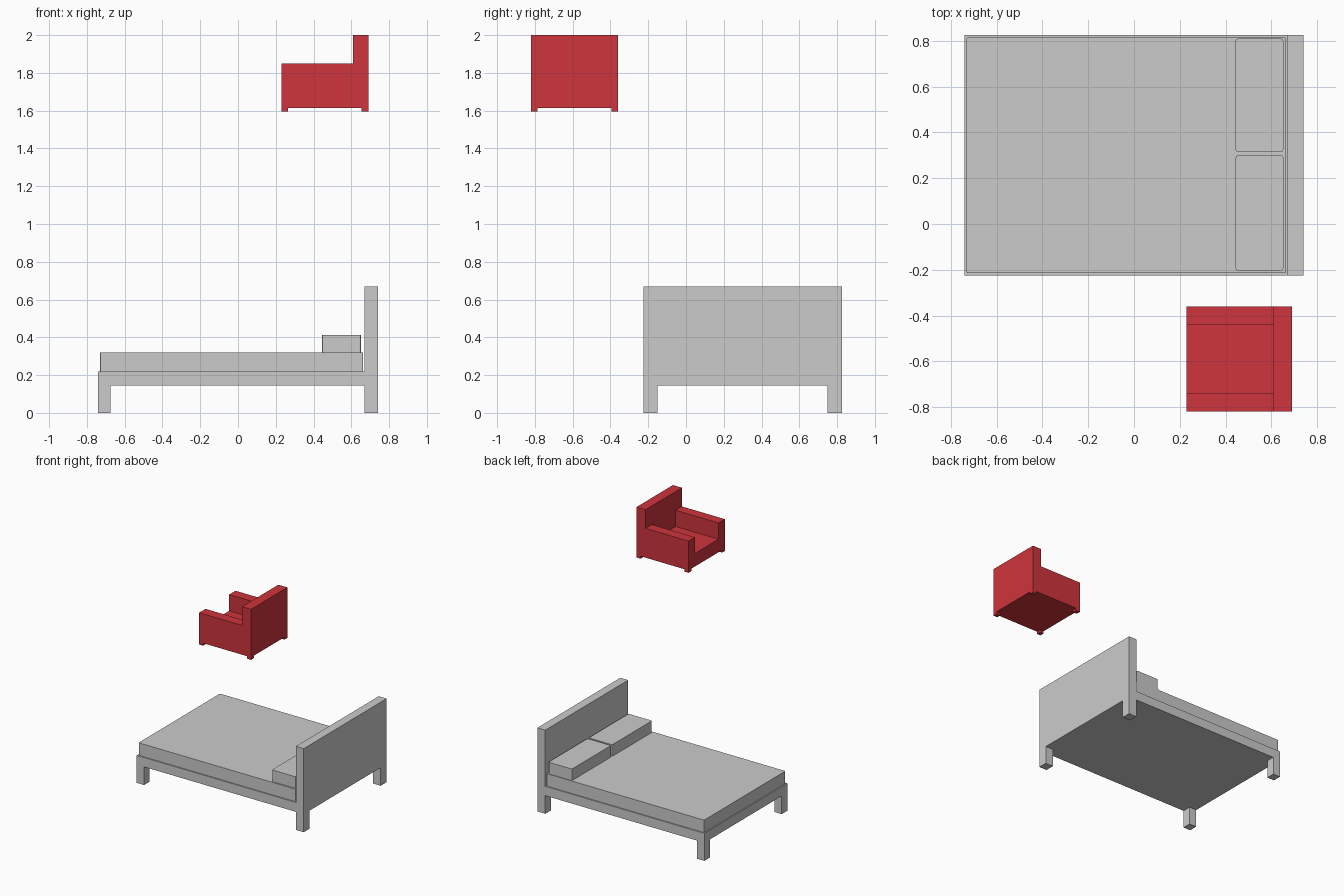
import bpy, bmesh

if "Cube" in bpy.data.objects:
    bpy.data.objects.remove(bpy.data.objects["Cube"])

red = bpy.data.materials.new("red_fabric")
red.diffuse_color = (0.62, 0.035, 0.045, 1)
red.use_nodes = True
red.node_tree.nodes["Principled BSDF"].inputs["Base Color"].default_value = red.diffuse_color


def boxes(name, spans, mat=None, corner=0.0):
    """One object from (x0, x1, y0, y1, z0, z1) boxes, with optional bevelled upright edges."""
    bm = bmesh.new()
    for x0, x1, y0, y1, z0, z1 in spans:
        made = bmesh.ops.create_cube(bm, size=1)["verts"]
        for v in made:
            v.co = (x1 if v.co.x > 0 else x0, y1 if v.co.y > 0 else y0, z1 if v.co.z > 0 else z0)
    if corner:
        upright = [e for e in bm.edges if abs(e.verts[0].co.z - e.verts[1].co.z) > 1e-4]
        bmesh.ops.bevel(bm, geom=upright, offset=corner, segments=2, profile=0.5, affect='EDGES')
    return finish(name, bm, mat)


def extrude_y(name, profile, y0, y1, mat=None):
    """Extrude an (x, z) profile along y."""
    bm = bmesh.new()
    face = bm.faces.new([bm.verts.new((x, y0, z)) for x, z in profile])
    out = bmesh.ops.extrude_face_region(bm, geom=[face])["geom"]
    for v in out:
        if isinstance(v, bmesh.types.BMVert):
            v.co.y = y1
    return finish(name, bm, mat)


def finish(name, bm, mat):
    bmesh.ops.recalc_face_normals(bm, faces=bm.faces)
    mesh = bpy.data.meshes.new(name)
    bm.to_mesh(mesh)
    bm.free()
    ob = bpy.data.objects.new(name, mesh)
    bpy.context.collection.objects.link(ob)
    if mat:
        mesh.materials.append(mat)
    return ob


# Bed: frame, headboard and legs
X, Y0, Y1 = 0.74, -0.225, 0.825
boxes("bed_frame", [(-X, 0.67, Y0, Y1, 0.145, 0.22)])
boxes("headboard", [(0.67, X, Y0, Y1, 0.145, 0.67)])
for label, x0, x1, w in (("foot", -X, -0.675, 0.07), ("head", 0.67, X, 0.075)):
    for side, y0, y1 in (("right", Y0, Y0 + w), ("left", Y1 - w, Y1)):
        boxes(f"{label}_leg_{side}", [(x0, x1, y0, y1, 0, 0.145)])

# Mattress and two pillows
boxes("mattress", [(-0.731, 0.663, -0.215, 0.815, 0.22, 0.32)], corner=0.007)
for side, y0, y1 in (("right", -0.204, 0.3), ("left", 0.315, 0.81)):
    boxes(f"pillow_{side}", [(0.444, 0.652, y0, y1, 0.32, 0.413)], corner=0.01)

# Armchair: back, arms, seat and feet
C0, C1, D0, D1, ARM = 0.23, 0.69, -0.82, -0.36, 0.08
BACK, LOW = 0.61, 1.615
boxes("chair_back", [(BACK, C1, D0, D1, LOW, 2.0)], red)
for side, y0, y1 in (("right", D0, D0 + ARM), ("left", D1 - ARM, D1)):
    boxes(f"chair_arm_{side}", [(C0, BACK, y0, y1, LOW, 1.85)], red)
boxes("chair_seat", [(C0, BACK, D0 + ARM, D1 - ARM, LOW, 1.72)], red)
for i, x0 in enumerate((C0, C1 - 0.035)):
    for j, y0 in enumerate((D0, D1 - 0.035)):
        boxes(f"chair_foot_{i}{j}", [(x0, x0 + 0.035, y0, y0 + 0.035, 1.595, LOW)], red)
